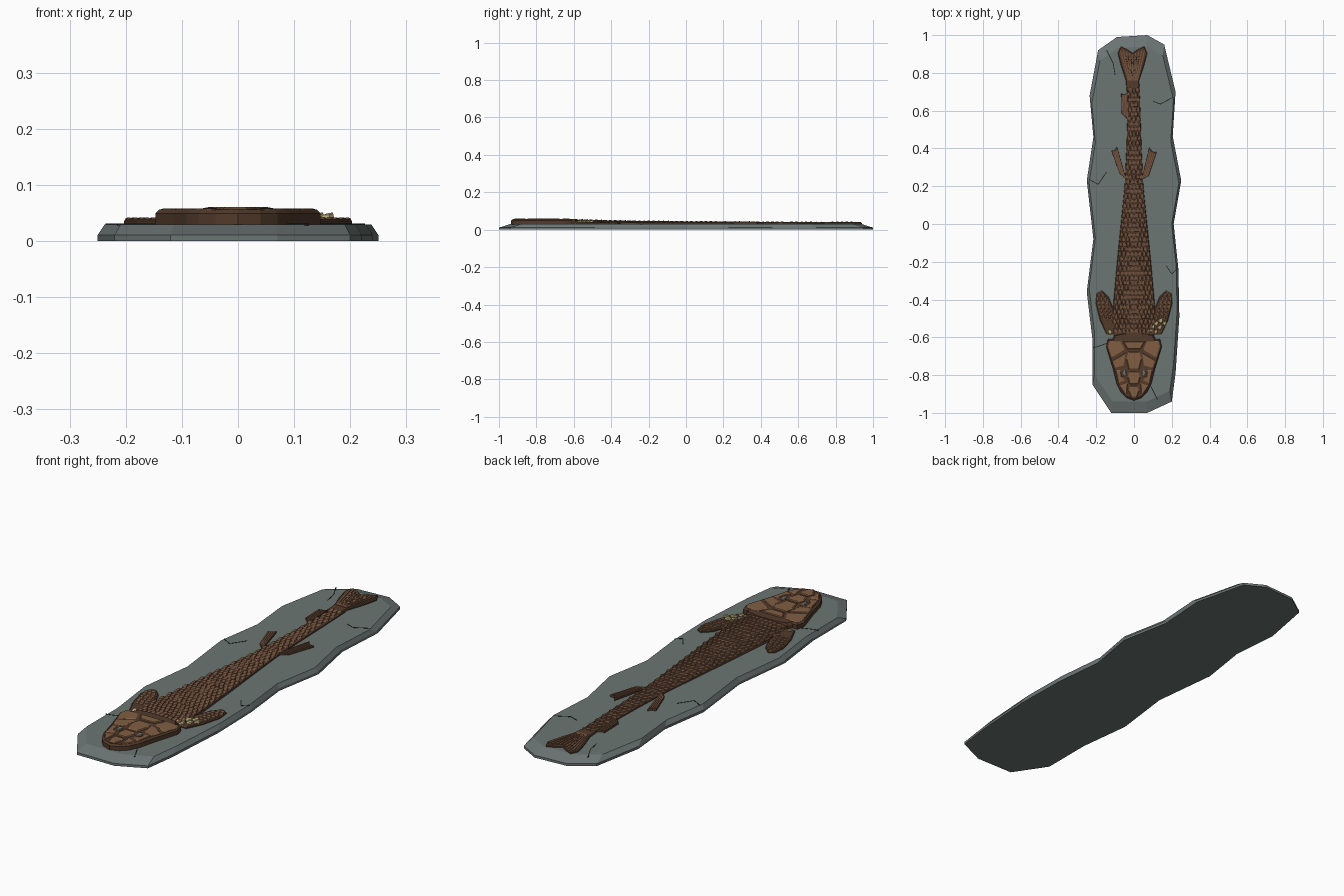
import bpy, bmesh, math, random
from mathutils import Vector

if "Cube" in bpy.data.objects:
    bpy.data.objects.remove(bpy.data.objects["Cube"])
random.seed(4)

def mat(name, r, g, b):
    m = bpy.data.materials.new(name)
    m.diffuse_color = (r, g, b, 1)
    m.use_nodes = True
    m.node_tree.nodes["Principled BSDF"].inputs["Base Color"].default_value = m.diffuse_color
    return m

STONE = mat("stone", .15, .18, .175)
DARK = mat("dark_brown", .085, .043, .024)
SCALE = mat("scale_brown", .18, .09, .05)
PLATE = mat("plate_brown", .22, .11, .055)
BONE = mat("bone", .50, .41, .19)
BLACK = mat("crack_black", .015, .016, .016)

def finish(name, bm, m):
    bmesh.ops.recalc_face_normals(bm, faces=bm.faces)
    me = bpy.data.meshes.new(name)
    bm.to_mesh(me)
    bm.free()
    me.materials.append(m)
    ob = bpy.data.objects.new(name, me)
    bpy.context.collection.objects.link(ob)
    return ob

def rings(bm, loops):
    """Skin a stack of equal point loops and cap both ends."""
    vs = [[bm.verts.new(p) for p in l] for l in loops]
    n = len(vs[0])
    for a, b in zip(vs, vs[1:]):
        for i in range(n):
            bm.faces.new((a[i], a[(i + 1) % n], b[(i + 1) % n], b[i]))
    bm.faces.new(vs[0][::-1])
    bm.faces.new(vs[-1])

def prism(bm, pts, z0, z1, inset=.0, edge=.6):
    """Flat plate with a chamfered rim."""
    cx = sum(p[0] for p in pts) / len(pts)
    cy = sum(p[1] for p in pts) / len(pts)
    zm = z0 + (z1 - z0) * edge
    top = []
    for x, y in pts:
        d = Vector((cx - x, cy - y))
        d = d.normalized() * min(inset, d.length * .6)
        top.append((x + d.x, y + d.y, z1))
    rings(bm, [[(x, y, z0) for x, y in pts], [(x, y, zm) for x, y in pts], top])

def bar(bm, a, b, w, z0, z1):
    a, b = Vector(a), Vector(b)
    d = (b - a).normalized()
    n = Vector((-d.y, d.x)) * w / 2
    prism(bm, [tuple(a - n), tuple(b - n), tuple(b + n), tuple(a + n)], z0, z1)

def shield(bm, x, y, w, l, z, h, ang=0.):
    """One scale: low faceted shield, point along local +y."""
    c, s = math.cos(ang), math.sin(ang)
    base = [(-.5, -.45), (.5, -.45), (.5, .1), (0, .55), (-.5, .1)]
    f = lambda u, v: (x + c * u * w - s * v * l, y + s * u * w + c * v * l)
    lo = [(*f(u, v), z) for u, v in base]
    hi = [(*f(u * .75, v * .75 + .05), z + h * (.7 + .6 * (v + .45))) for u, v in base]
    rings(bm, [lo, hi])

def mirror(pts, s):
    return [(s * x, y) for x, y in pts]

# stone slab
slab = [(-.09, .99), (.07, 1), (.16, .95), (.22, .70), (.205, .465), (.25, .23), (.21, 0),
        (.235, -.24), (.24, -.49), (.22, -.79), (.2, -.94), (.07, -1), (-.12, -1), (-.22, -.85),
        (-.22, -.61), (-.25, -.36), (-.215, -.08), (-.25, .23), (-.215, .46), (-.235, .68), (-.19, .92)]
bm = bmesh.new()
rings(bm, [[(x, y, 0) for x, y in slab], [(x, y, .011) for x, y in slab],
           [(x * .95, y * .94, .03) for x, y in slab]])
finish("stone_slab", bm, STONE)

# cracks in the slab
bm = bmesh.new()
for path in [[(-.145, .92), (-.11, .85), (-.10, .79)], [(.10, .65), (.14, .635), (.205, .67)],
             [(-.235, .235), (-.19, .21), (-.145, .275)], [(.17, -.22), (.2, -.265), (.225, -.24)],
             [(-.215, -.655), (-.18, -.645), (-.14, -.63)], [(.09, -.86), (.105, -.89), (.125, -.93)]]:
    for a, b in zip(path, path[1:]):
        bar(bm, a, b, .004, .028, .031)
finish("slab_cracks", bm, BLACK)

# body
STN = [(-.62, .105, .024), (-.5, .115, .021), (-.4, .108, .018), (-.2, .09, .015), (0, .07, .013),
       (.2, .05, .012), (.4, .04, .011), (.6, .034, .010), (.74, .028, .009)]

def body_at(y):
    for (a, wa, ha), (b, wb, hb) in zip(STN, STN[1:]):
        if y <= b:
            t = (y - a) / (b - a)
            return wa + (wb - wa) * t, ha + (hb - ha) * t
    return STN[-1][1:]

PROF = [(-1, -.1), (-.97, .45), (-.75, .8), (-.35, 1), (.35, 1), (.75, .8), (.97, .45), (1, -.1)]
bm = bmesh.new()
rings(bm, [[(u * w, y, .03 + v * h) for u, v in PROF] for y, w, h in STN])
finish("body", bm, DARK)

# body scales in staggered rows
bm = bmesh.new()
y, row = -.565, 0
while y < .73:
    w, h = body_at(y)
    n = max(2, round(2 * w / .021))
    pitch = 2 * w / n
    for i in range(n - row % 2):
        x = -w + pitch * (i + .5 + .5 * (row % 2))
        u = abs(x) / w
        z = .03 + h * (1 - .45 * max(0, u - .35) ** 1.3)
        shield(bm, x, y, pitch * .9, .03, z - .002, random.uniform(.003, .005))
    y += .0255
    row += 1
finish("body_scales", bm, SCALE)

# neck band
bm = bmesh.new()
prism(bm, [(-.12, -.625), (.12, -.625), (.105, -.59), (.05, -.578), (-.05, -.578), (-.105, -.59)],
      .03, .056, .008)
finish("neck_band", bm, DARK)

# head base
half = [(.04, -.92), (.07, -.89), (.092, -.845), (.112, -.765), (.147, -.65), (.138, -.61)]
head = [(0, -.935)] + half + mirror(half[::-1], -1)
bm = bmesh.new()
prism(bm, head, .029, .056, .009, .75)
finish("head_base", bm, DARK)

# head plates: central row and mirrored sides
bm = bmesh.new()
for h in [[(.058, -.622), (.036, -.662)], [(.03, -.675), (.042, -.715), (.027, -.77)],
          [(.025, -.78), (.034, -.81), (.024, -.848)], [(.021, -.857), (.028, -.885), (.015, -.918)]]:
    prism(bm, h + mirror(h[::-1], -1), .053, .0605, .005)
for s in (1, -1):
    for p in [[(.07, -.622), (.132, -.62), (.138, -.648), (.118, -.71), (.048, -.668)],
              [(.042, -.682), (.113, -.722), (.1, -.765), (.053, -.752)],
              [(.072, -.772), (.097, -.775), (.082, -.845), (.044, -.83), (.064, -.81)],
              [(.034, -.842), (.077, -.857), (.04, -.912), (.036, -.88)]]:
        prism(bm, mirror(p, s), .053, .0585, .005)
finish("head_plates", bm, PLATE)

# eye sockets
for s, side in ((1, "right"), (-1, "left")):
    e = lambda r: [(s * .051 + .62 * r * math.cos(t * math.pi / 5),
                    -.787 + r * math.sin(t * math.pi / 5)) for t in range(10)]
    bm = bmesh.new()
    prism(bm, e(.025), .054, .059, .005)
    finish("eye_rim_" + side, bm, DARK)
    bm = bmesh.new()
    prism(bm, e(.016), .055, .0597, .003)
    finish("eye_" + side, bm, STONE)

# pectoral fins with scaled lobes
for s, side in ((1, "right"), (-1, "left")):
    fin = [(.095, -.585), (.145, -.585), (.18, -.51), (.203, -.42), (.197, -.365), (.172, -.35),
           (.135, -.385), (.112, -.44), (.105, -.5)]
    bm = bmesh.new()
    prism(bm, mirror(fin, s), .031, .039, .006)
    finish("pectoral_fin_" + side, bm, DARK)
    bm = bmesh.new()
    for r in range(7):
        yy = -.5 + r * .021
        mid = .14 + .035 * r / 6
        k = 3 if r < 6 else 2
        for i in range(k):
            shield(bm, s * (mid + (i - (k - 1) / 2) * .021 + .003 * (r % 2)), yy, .017, .022,
                   .037, .004, -s * .2)
    finish("pectoral_scales_" + side, bm, SCALE)

# pale bones around the right fin, one on the left
bm = bmesh.new()
for x, y, w, l in [(.085, -.57, .022, .03), (.1, -.545, .02, .03), (.115, -.57, .02, .028),
                   (.12, -.525, .02, .03), (.138, -.545, .02, .03), (.143, -.51, .022, .03),
                   (.162, -.525, .018, .028)]:
    shield(bm, x, y, w, l, .042, .007, -.6)
shield(bm, -.128, -.57, .022, .028, .037, .005, .4)
finish("pale_bones", bm, BONE)

# smaller rayed fins
def rayed_fin(name, b0, b1, t0, t1, n, z=.031, h=.008):
    b0, b1, t0, t1 = map(Vector, (b0, b1, t0, t1))
    m = (t0 + t1) / 2 - ((t0 + t1) / 2 - (b0 + b1) / 2).normalized() * .01
    bm = bmesh.new()
    prism(bm, [tuple(p) for p in (b0, t0, m, t1, b1)], z, z + h, .002)
    finish(name, bm, DARK)
    bm = bmesh.new()
    for i in range(n):
        k = (i + .5) / n
        bar(bm, b0.lerp(b1, k), b0.lerp(b1, k).lerp(t0.lerp(t1, k), .93), .006, z + h - .002, z + h + .0025)
    finish(name + "_rays", bm, SCALE)

rayed_fin("pelvic_fin_left", (-.078, .27), (-.04, .235), (-.12, .39), (-.09, .41), 4)
rayed_fin("pelvic_fin_right", (.04, .235), (.078, .255), (.08, .405), (.12, .38), 4)
rayed_fin("anal_fin", (-.065, .585), (-.028, .55), (-.068, .69), (-.035, .70), 4)

# tail fin
bm = bmesh.new()
tail = [(.03, .70), (.035, .76), (.062, .84), (.078, .905), (.062, .94), (.03, .925)]
tail = tail + [(0, .905)] + mirror(tail[::-1], -1)
prism(bm, [(x - .008, y) for x, y in tail], .031, .04, .005)
finish("tail_fin", bm, DARK)

# tail rays and small scales
bm = bmesh.new()
for i in range(9):
    k = (i - 4) / 4
    bar(bm, (-.006 + k * .024, .76), (-.008 + k * .064, .90 + abs(k) * .022), .006, .037, .0425)
for r in range(5):
    for i in range(5 - r):
        shield(bm, -.008 + (i - (4 - r) / 2) * .018, .88 - r * .025, .011, .02, .039, .004)
finish("tail_rays", bm, SCALE)
